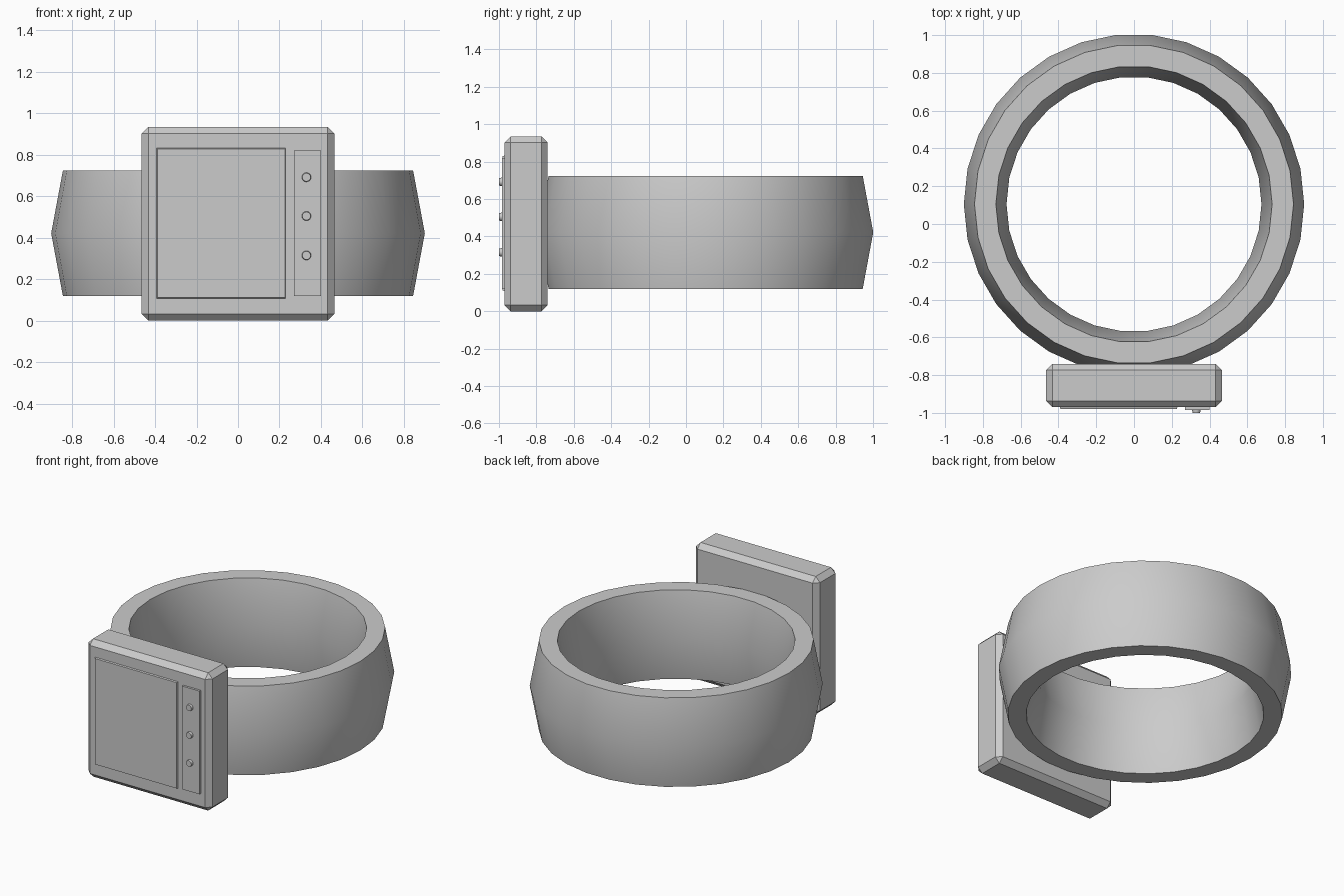
import bpy, bmesh, math
from mathutils import Matrix

if "Cube" in bpy.data.objects:
    bpy.data.objects.remove(bpy.data.objects["Cube"])


def finish(name, bm, smooth=None):
    bmesh.ops.recalc_face_normals(bm, faces=bm.faces)
    me = bpy.data.meshes.new(name)
    bm.to_mesh(me)
    bm.free()
    ob = bpy.data.objects.new(name, me)
    bpy.context.collection.objects.link(ob)
    if smooth:
        bpy.ops.object.select_all(action='DESELECT')
        ob.select_set(True)
        bpy.context.view_layer.objects.active = ob
        bpy.ops.object.shade_smooth_by_angle(angle=math.radians(smooth))
    return ob


def box(name, x, y, z, bevel=0.0, taper=0.0, smooth=None):
    """Box from ranges; bevel chamfers all edges, taper insets the front (-y) face."""
    bm = bmesh.new()
    bmesh.ops.create_cube(bm, size=1)
    for v in bm.verts:
        front = v.co.y < 0
        for i, (a, b) in enumerate((x, y, z)):
            s = v.co[i]
            v.co[i] = (a + b) / 2 + s * (b - a)
            if front and i != 1:
                v.co[i] -= math.copysign(taper, s)
    if bevel:
        bmesh.ops.bevel(bm, geom=bm.edges[:], offset=bevel, segments=1,
                        affect='EDGES', profile=0.5)
    return finish(name, bm, smooth)


# Strap: hexagonal-section torus stretched in z
SIDES, MAJOR, MINOR, HALF_H = 30, 0.788, 0.113, 0.302
bm = bmesh.new()
rings = []
for i in range(SIDES):
    a = 2 * math.pi * i / SIDES
    ring = []
    for j in range(6):
        b = math.pi * j / 3
        r = MAJOR + MINOR * math.cos(b)
        z = 0.422 + HALF_H * math.sin(b) / math.sin(math.pi / 3)
        ring.append(bm.verts.new((r * math.cos(a), 0.105 + r * math.sin(a), z)))
    rings.append(ring)
for i in range(SIDES):
    p, q = rings[i], rings[(i + 1) % SIDES]
    for j in range(6):
        k = (j + 1) % 6
        bm.faces.new((p[j], q[j], q[k], p[k]))
finish("wrist_band", bm, 30)

# Device body
box("case", (-0.465, 0.465), (-0.97, -0.74), (0, 0.935), bevel=0.033, smooth=30)

# Screen and button strip on the front
box("screen", (-0.40, 0.237), (-0.98, -0.95), (0.10, 0.84), taper=0.011)
box("button_panel", (0.27, 0.40), (-0.985, -0.95), (0.12, 0.82))

# Buttons
for n, z in enumerate((0.315, 0.505, 0.692)):
    bm = bmesh.new()
    bmesh.ops.create_cone(bm, cap_ends=True, segments=16, radius1=0.025,
                          radius2=0.02, depth=0.03,
                          matrix=Matrix.Translation((0.33, -0.985, z))
                          @ Matrix.Rotation(math.pi / 2, 4, 'X'))
    finish(f"button_{n + 1}", bm, 30)
